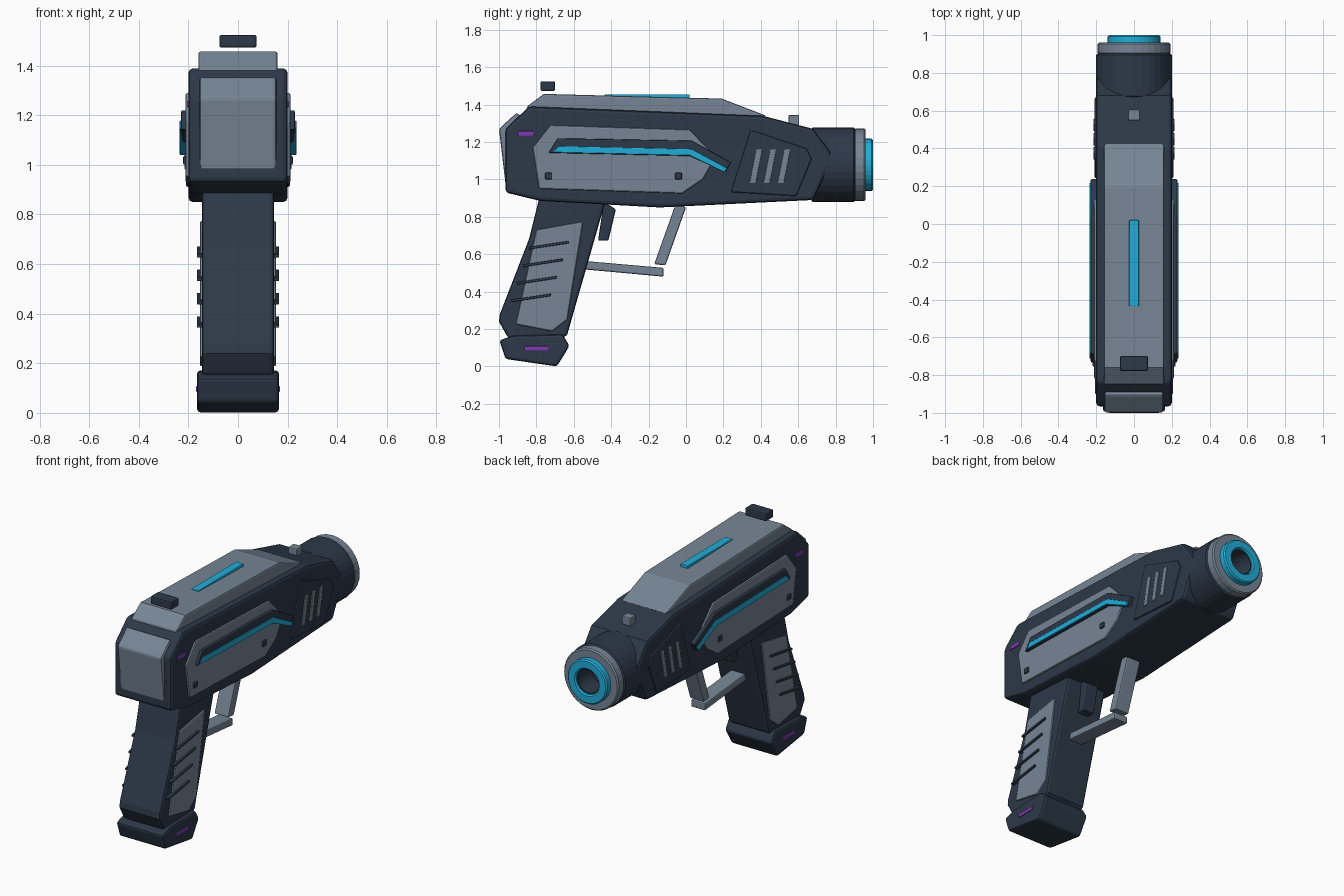
import bpy, bmesh, math
from mathutils import Matrix, Vector


def material(name, rgb):
    m = bpy.data.materials.new(name)
    m.diffuse_color = (*rgb, 1)
    return m


DARK = material("dark_navy", (0.026, 0.041, 0.066))
GREY = material("steel_grey", (0.18, 0.235, 0.30))
CYAN = material("cyan_glow", (0.015, 0.42, 0.70))
PURPLE = material("purple_accent", (0.22, 0.04, 0.45))


def finish(name, bm, mat):
    bmesh.ops.remove_doubles(bm, verts=bm.verts, dist=1e-5)
    bmesh.ops.recalc_face_normals(bm, faces=bm.faces)
    me = bpy.data.meshes.new(name)
    bm.to_mesh(me)
    bm.free()
    me.materials.append(mat)
    ob = bpy.data.objects.new(name, me)
    bpy.context.collection.objects.link(ob)
    return ob


def plate(name, pts, x0, x1, mat, bevel=0.008, mirror=False):
    """Extrude a side-view (y, z) outline from x0 to x1."""
    bm = bmesh.new()
    f = bm.faces.new([bm.verts.new((x0, y, z)) for y, z in pts])
    ext = bmesh.ops.extrude_face_region(bm, geom=[f])
    verts = [v for v in ext["geom"] if isinstance(v, bmesh.types.BMVert)]
    bmesh.ops.translate(bm, verts=verts, vec=(x1 - x0, 0, 0))
    ob = finish(name, bm, mat)
    if bevel:
        b = ob.modifiers.new("bevel", 'BEVEL')
        b.width = bevel
        b.segments = 2
        b.limit_method = 'ANGLE'
        b.angle_limit = math.radians(40)
    if mirror:
        ob.modifiers.new("mirror", 'MIRROR').use_mirror_merge = False
    return ob


def rect(y0, y1, z0, z1):
    return [(y0, z0), (y1, z0), (y1, z1), (y0, z1)]


def lathe(name, pts, mat, closed=False, n=32, zc=1.078):
    """Revolve a (y, radius) profile around the barrel axis."""
    bm = bmesh.new()
    vs = [bm.verts.new((0, y, zc + r)) for y, r in pts]
    pairs = list(zip(vs, vs[1:])) + ([(vs[-1], vs[0])] if closed else [])
    edges = [bm.edges.new(p) for p in pairs]
    bmesh.ops.spin(bm, geom=vs + edges, cent=(0, 0, zc), axis=(0, 1, 0),
                   angle=2 * math.pi, steps=n)
    ob = finish(name, bm, mat)
    for p in ob.data.polygons:
        p.use_smooth = False
    return ob


# Main body, top slide and rear cap
plate("body", [(-0.965, 0.93), (-0.78, 0.885), (-0.14, 0.85), (0.68, 0.89),
               (0.78, 1.10), (0.77, 1.15), (0.68, 1.27), (0.41, 1.34),
               (-0.84, 1.39), (-0.965, 1.27)], -0.2, 0.2, DARK, 0.018)
plate("top_slide", [(-0.85, 1.36), (-0.85, 1.39), (-0.76, 1.457), (0.19, 1.432),
                    (0.43, 1.34), (0.30, 1.31)], -0.16, 0.16, GREY, 0.01)
plate("rear_cap", [(-0.965, 0.975), (-1.0, 1.27), (-0.905, 1.357),
                   (-0.82, 1.28), (-0.90, 0.975)], -0.155, 0.155, GREY, 0.012)

# Barrel, muzzle ring, glowing emitter and bore
lathe("barrel", [(0.67, 0), (0.67, 0.192), (0.678, 0.2), (0.895, 0.2), (0.903, 0.192),
                 (0.903, 0.085), (0.84, 0.085), (0.84, 0)], DARK)
lathe("muzzle_ring", [(0.90, 0.187), (0.906, 0.194), (0.952, 0.194), (0.96, 0.186),
                      (0.96, 0.1), (0.90, 0.1)], GREY, True)
lathe("emitter_ring", [(0.94, 0.14), (0.992, 0.14), (1.0, 0.132), (1.0, 0.088),
                       (0.992, 0.08), (0.94, 0.08)], CYAN, True)
lathe("bore", [(0.85, 0), (0.85, 0.068), (0.985, 0.074), (0.985, 0.084), (0.85, 0.084)], DARK)

# Side panels with angled light strips
plate("side_panel", [(-0.82, 1.17), (-0.725, 1.29), (0.02, 1.265), (0.16, 1.12),
                     (0.09, 1.0), (-0.02, 0.925), (-0.785, 0.95)], 0.17, 0.211, GREY, mirror=True)
plate("strip_housing", [(-0.685, 1.22), (0.03, 1.207), (0.24, 1.09), (0.21, 1.04),
                        (0.02, 1.125), (-0.735, 1.142)], 0.19, 0.229, DARK, 0.006, True)
plate("side_light", [(-0.68, 1.178), (0.03, 1.162), (0.22, 1.06), (0.205, 1.038),
                     (0.02, 1.128), (-0.715, 1.145)], 0.20, 0.236, CYAN, 0.004, True)
for i, y in enumerate((-0.735, -0.04)):
    plate(f"panel_bolt_{i}", rect(y - 0.019, y + 0.019, 1.0, 1.036), 0.19, 0.221, DARK, 0.006, True)

# Front vents
plate("vent_panel", [(0.345, 1.265), (0.645, 1.165), (0.672, 1.11), (0.59, 0.91),
                     (0.24, 0.932)], 0.17, 0.209, DARK, mirror=True)
for i in range(3):
    y = 0.34 + i * 0.075
    plate(f"vent_slat_{i}", [(y, 0.98), (y + 0.033, 0.98), (y + 0.068, 1.16), (y + 0.035, 1.16)],
          0.19, 0.215, GREY, 0.004, True)

# Purple accents
plate("rear_accent", rect(-0.9, -0.815, 1.232, 1.258), 0.18, 0.206, PURPLE, 0.004, True)
plate("base_accent", rect(-0.865, -0.735, 0.085, 0.108), 0.14, 0.17, PURPLE, 0.004, True)

# Grip, its side panels, ridges and base
plate("grip", [(-0.78, 0.92), (-0.42, 0.92), (-0.44, 0.85), (-0.635, 0.17), (-0.66, 0.15),
               (-0.95, 0.15), (-1.0, 0.24), (-0.995, 0.28), (-0.84, 0.68)], -0.145, 0.145, DARK, 0.015)
plate("grip_panel", [(-0.80, 0.73), (-0.55, 0.775), (-0.635, 0.25), (-0.715, 0.187),
                     (-0.91, 0.225)], 0.12, 0.154, GREY, mirror=True)
for i in range(4):
    y, z = -0.84 - i * 0.032, 0.625 - i * 0.094
    plate(f"grip_ridge_{i}", [(y, z), (y + 0.215, z + 0.033), (y + 0.215, z + 0.047), (y, z + 0.014)],
          0.14, 0.166, DARK, 0.004, True)
plate("grip_base", [(-0.965, 0.04), (-0.69, 0.0), (-0.623, 0.11), (-0.66, 0.172),
                    (-0.92, 0.165), (-0.998, 0.14)], -0.165, 0.165, DARK, 0.014)

# Trigger and guard
plate("trigger", [(-0.44, 0.88), (-0.375, 0.84), (-0.415, 0.672), (-0.47, 0.672)], -0.04, 0.04, DARK)
plate("guard_front", [(-0.055, 0.87), (0.0, 0.85), (-0.11, 0.54), (-0.17, 0.547)], -0.05, 0.05, GREY)
plate("guard_bottom", [(-0.58, 0.567), (-0.12, 0.527), (-0.12, 0.48), (-0.58, 0.522)], -0.05, 0.05, GREY)

# Sights and top light
plate("rear_sight", rect(-0.778, -0.7, 1.473, 1.524), -0.075, 0.075, DARK)
plate("front_sight", rect(0.548, 0.605, 1.29, 1.344), -0.03, 0.03, GREY, 0.006)
plate("top_light", rect(-0.435, 0.02, 1.425, 1.454), -0.026, 0.026, CYAN, 0.004)
